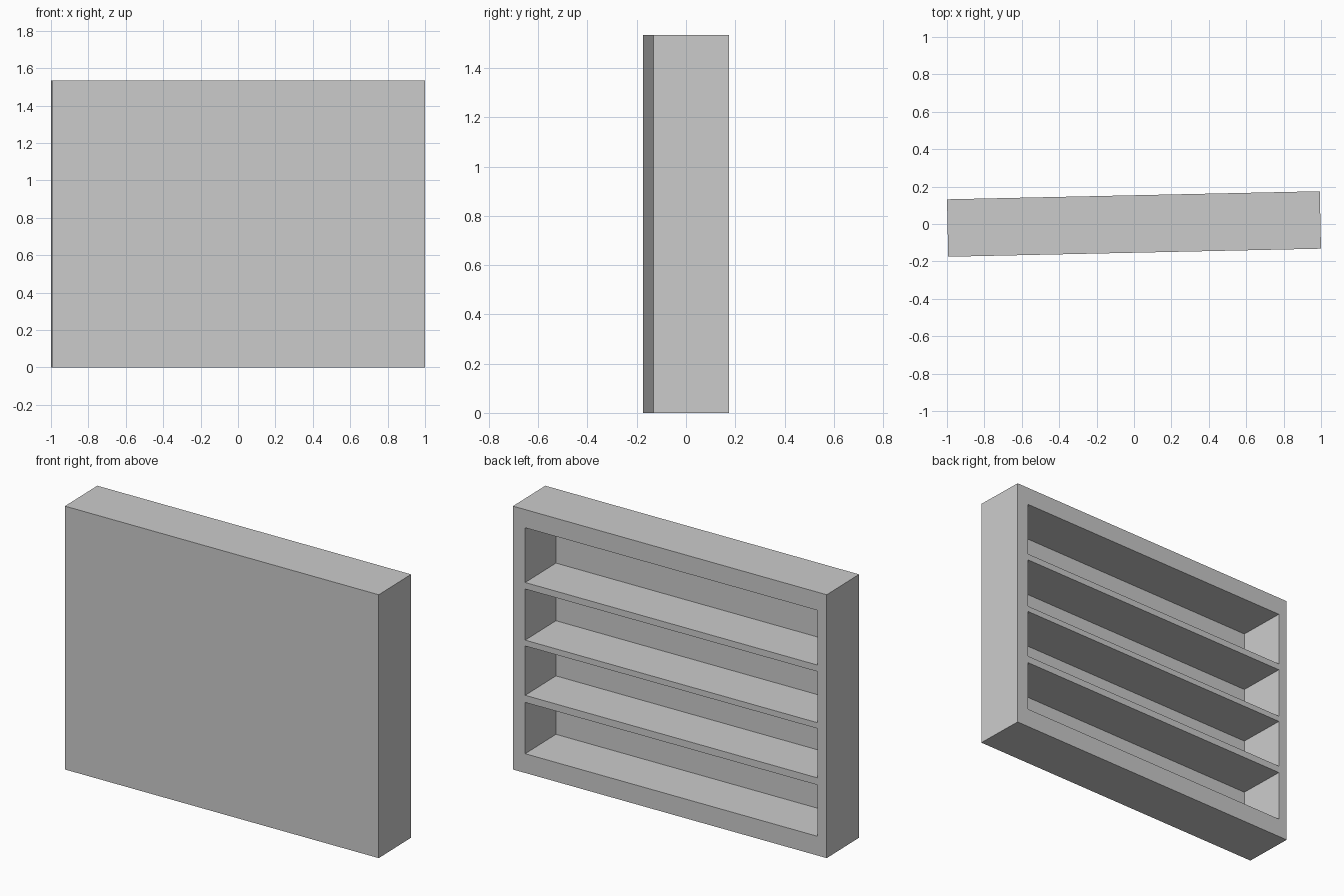
import bpy
from math import radians

if "Cube" in bpy.data.objects:
    bpy.data.objects.remove(bpy.data.objects["Cube"])

W, D, H = 1.9935, 0.307, 1.535      # overall case size
PANEL = 0.015                       # thin closing panel on the -y side
X0, X1 = -0.939, 0.919              # inner faces of the two sides
BAYS = [(0.112, 0.411), (0.4525, 0.74), (0.774, 1.072), (1.11, 1.429)]


def box(name, lo, hi):
    bpy.ops.mesh.primitive_cube_add(size=1)
    ob = bpy.context.object
    ob.name = name
    ob.location = [(a + b) / 2 for a, b in zip(lo, hi)]
    ob.scale = [b - a for a, b in zip(lo, hi)]
    bpy.ops.object.transform_apply(location=True, rotation=True, scale=True)
    return ob


# Solid outer case
case = box("bookcase", (-W / 2, -D / 2, 0), (W / 2, D / 2, H))

# Carve the four shelf bays, open towards +y
for i, (z0, z1) in enumerate(BAYS):
    cutter = box(f"bay_cutter_{i + 1}", (X0, -D / 2 + PANEL, z0), (X1, D, z1))
    cutter.hide_render = True
    mod = case.modifiers.new("bay", 'BOOLEAN')
    mod.operation = 'DIFFERENCE'
    mod.solver = 'EXACT'
    mod.object = cutter
    bpy.context.view_layer.objects.active = case
    bpy.ops.object.modifier_apply(modifier=mod.name)
    bpy.data.objects.remove(cutter)

# The whole case stands slightly turned
case.rotation_euler.z = radians(1.24)
